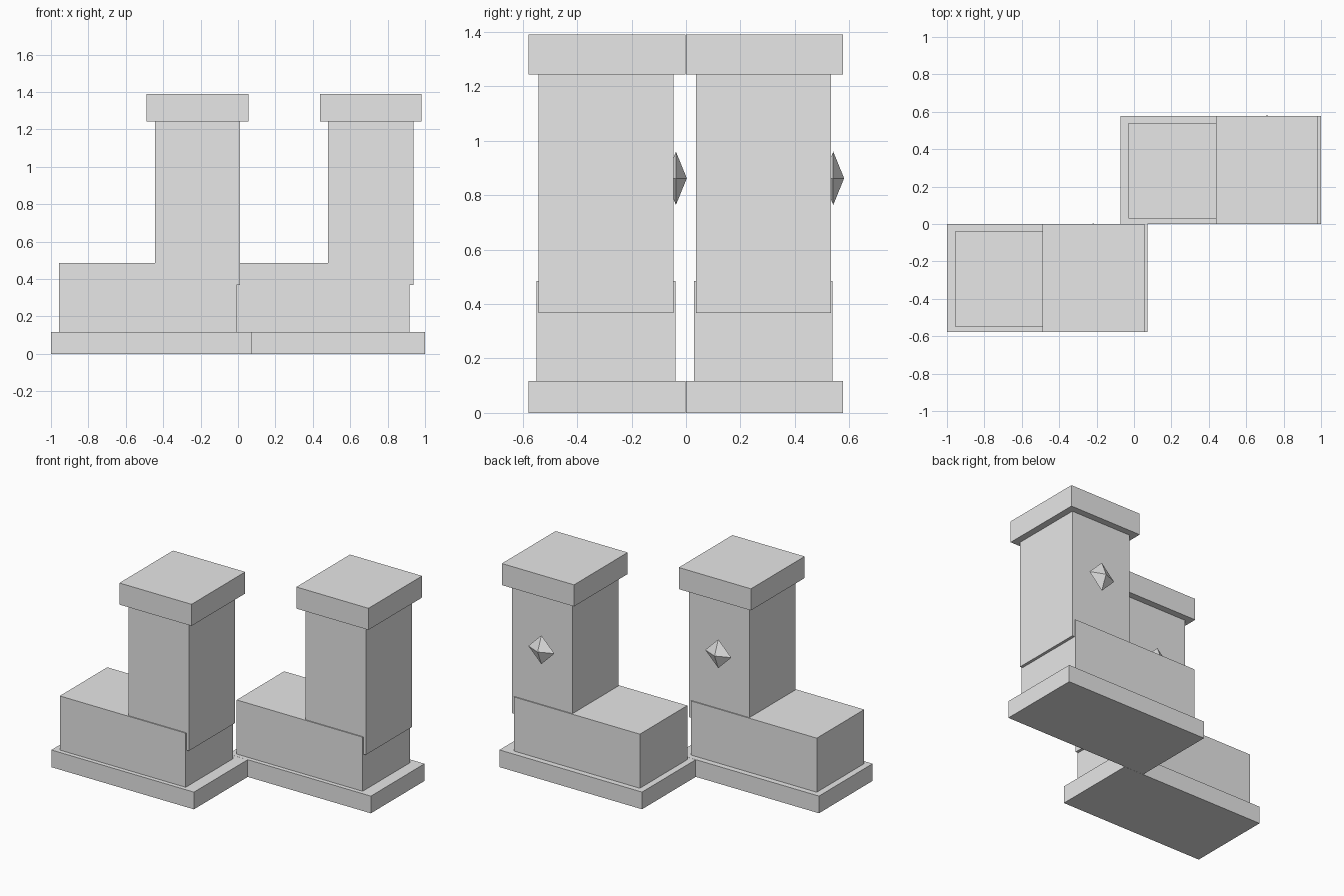
import bpy
import bmesh
from mathutils import Matrix, Vector

default_cube = bpy.data.objects.get("Cube")
if default_cube:
    bpy.data.objects.remove(default_cube, do_unlink=True)

# One plain grey for everything
grey = bpy.data.materials.new("plain_grey")
grey.use_nodes = True
colour = (0.8, 0.8, 0.8, 1.0)
grey.diffuse_color = colour
grey.node_tree.nodes["Principled BSDF"].inputs["Base Color"].default_value = colour


def add_object(name, bm):
    bmesh.ops.recalc_face_normals(bm, faces=bm.faces)
    mesh = bpy.data.meshes.new(name)
    bm.to_mesh(mesh)
    bm.free()
    mesh.materials.append(grey)
    obj = bpy.data.objects.new(name, mesh)
    bpy.context.collection.objects.link(obj)


def box(name, low, high, offset):
    low, high = Vector(low), Vector(high)
    bm = bmesh.new()
    place = Matrix.Translation((low + high) / 2 + offset)
    bmesh.ops.create_cube(bm, size=1, matrix=place @ Matrix.Diagonal(high - low).to_4x4())
    add_object(name, bm)


def stud(name, centre, radii, offset):
    # Eight-sided diamond: a flattened octahedron
    bm = bmesh.new()
    tips = [bm.verts.new((0, s, 0)) for s in (-1, 1)]
    ring = [bm.verts.new(p) for p in ((1, 0, 0), (0, 0, 1), (-1, 0, 0), (0, 0, -1))]
    for tip in tips:
        for i in range(4):
            bm.faces.new((ring[i], ring[i - 1], tip))
    place = Matrix.Translation(Vector(centre) + offset)
    scale = Matrix.Diagonal(Vector(radii)).to_4x4()
    bmesh.ops.transform(bm, matrix=place @ scale, verts=bm.verts)
    add_object(name, bm)


def boot(side, offset):
    box(side + "_sole", (-1.0, -0.578, 0), (0.073, -0.001, 0.117), offset)
    box(side + "_foot", (-0.957, -0.549, 0.117), (-0.009, -0.039, 0.485), offset)
    box(side + "_shaft", (-0.445, -0.542, 0.367), (0.01, -0.046, 1.245), offset)
    box(side + "_cuff", (-0.488, -0.578, 1.243), (0.055, -0.001, 1.39), offset)
    stud(side + "_stud", (-0.217, -0.037, 0.862), (0.098, 0.04, 0.098), offset)


# Two identical boots, set side by side and staggered
boot("front_boot", Vector((0, 0, 0)))
boot("back_boot", Vector((0.927, 0.578, 0)))
